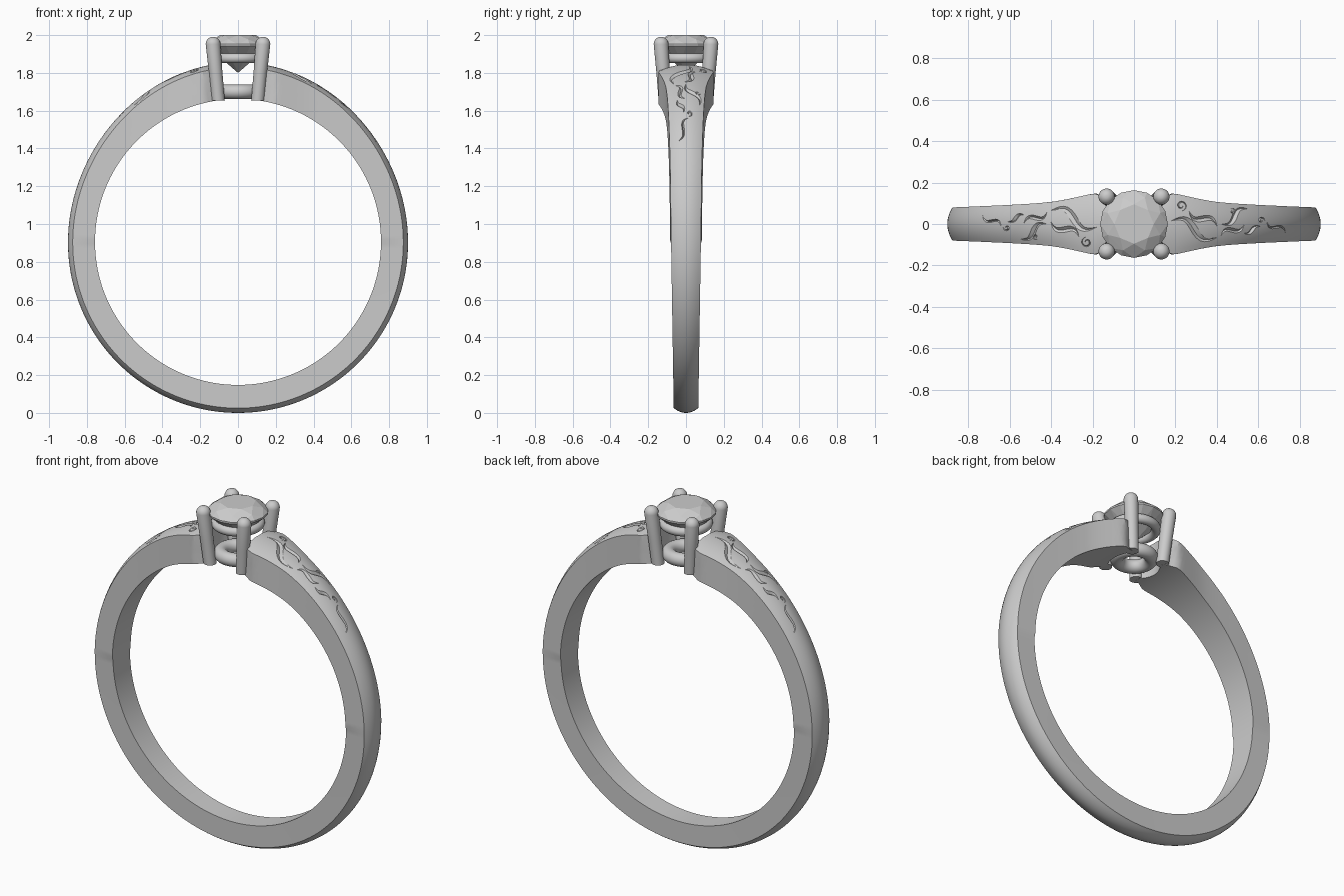
import bpy, bmesh
from math import sin, cos, asin, pi, sqrt
from mathutils import Vector

if "Cube" in bpy.data.objects:
    bpy.data.objects.remove(bpy.data.objects["Cube"])

CZ, R_IN, DROP = 0.905, 0.757, 0.025


def interp(table, v):
    for (a, fa), (b, fb) in zip(table, table[1:]):
        if v <= b:
            k = max(0, (v - a) / (b - a))
            return fa + (fb - fa) * k
    return table[-1][1]


WIDTH = [(0.10, .112), (0.14, .125), (0.18, .147), (0.21, .144), (0.25, .135), (0.30, .124),
         (0.35, .114), (0.40, .106), (0.48, .099), (0.60, .092), (0.75, .085), (0.90, .079)]


def half_width(x, below):
    return .079 - .014 * below if below > 0 else interp(WIDTH, abs(x))


def outer_r(t):
    return 0.9 + (0.05 * max(0, cos(t)) ** 3.3) + 0.005 * max(0, -cos(t))


def finish(name, bm, smooth=True):
    bmesh.ops.recalc_face_normals(bm, faces=bm.faces)
    me = bpy.data.meshes.new(name)
    bm.to_mesh(me)
    bm.free()
    ob = bpy.data.objects.new(name, me)
    bpy.context.collection.objects.link(ob)
    if smooth:
        shade(ob)
    return ob


def activate(ob):
    bpy.ops.object.select_all(action='DESELECT')
    ob.select_set(True)
    bpy.context.view_layer.objects.active = ob


def shade(ob):
    activate(ob)
    bpy.ops.object.shade_smooth_by_angle(angle=0.5)


def skin(bm, rings):
    # closed tube through equal-length rings, capped at both ends
    vs = [[bm.verts.new(p) for p in r] for r in rings]
    n = len(vs[0])
    for a, b in zip(vs, vs[1:]):
        for i in range(n):
            bm.faces.new((a[i], a[(i + 1) % n], b[(i + 1) % n], b[i]))
    bm.faces.new(vs[0])
    bm.faces.new(vs[-1][::-1])


def cut(ob, cutter):
    activate(ob)
    m = ob.modifiers.new("cut", 'BOOLEAN')
    m.operation, m.solver, m.object, m.use_self = 'DIFFERENCE', 'EXACT', cutter, True
    bpy.ops.object.modifier_apply(modifier=m.name)
    bpy.data.objects.remove(cutter)


# band: open hoop with a domed outside, flaring towards the setting
def section(t):
    below = max(0, -cos(t))
    ro, pts = outer_r(t), []
    def put(r, u):
        x = r * sin(t)
        pts.append((x, u * half_width(x, below), CZ + r * cos(t)))
    for i in range(5):
        put(R_IN + (ro - DROP - R_IN) * i / 4, -1)
    for i in range(1, 12):
        u = -1 + i / 6
        put(ro - DROP * u * u, u)
    for i in range(5):
        put(ro - DROP - (ro - DROP - R_IN) * i / 4, 1)
    return pts


T0, N = asin(0.11 / R_IN), 200
bm = bmesh.new()
skin(bm, [section(T0 + (2 * pi - 2 * T0) * i / N) for i in range(N + 1)])
band = finish("band", bm, False)

# round opening for the setting
bpy.ops.mesh.primitive_cylinder_add(vertices=64, radius=0.14, depth=0.6, location=(0, 0, 1.8))
cut(band, bpy.context.object)


# engraved leaves and scrolls
def on_band(x, y, h):
    t = asin(x / 0.93)
    for _ in range(5):
        r = outer_r(t) - DROP * (y / half_width(x, 0)) ** 2
        t = asin(x / r)
    return Vector(((r + h) * sin(t), y, CZ + (r + h) * cos(t)))


def groove(bm, spine, w, sign, depth):
    n, rings = len(spine), []
    for i, p in enumerate(spine):
        d = spine[min(i + 1, n - 1)] - spine[max(i - 1, 0)]
        side = Vector((-d.y, d.x)).normalized()
        k = max(0.08, sin(pi * (i + .3) / (n - .4)))
        l, r = p + side * w * k, p - side * w * k
        rings.append([on_band(q.x, q.y, h) * 1 for q, h in
                      ((l, .002), (p, .015), (r, .002), (p, -depth * k))])
    for ring in rings:
        for v in ring:
            v.x, v.y = v.x * sign, v.y * sign
    skin(bm, rings)


def s_curve(a, b, bend, n=14):
    a, b = Vector(a), Vector(b)
    side = Vector((a.y - b.y, b.x - a.x))
    return [a.lerp(b, i / n) + side * bend * sin(2 * pi * i / n) for i in range(n + 1)]


def scroll(c, r, start, turn, n=26):
    return [Vector(c) + Vector((cos(start + turn * i / n), sin(start + turn * i / n))) * r * (1 - .8 * i / n)
            for i in range(n + 1)]


LEAVES = [((.18, .015), (.40, -.065), .13, .020), ((.265, .062), (.40, -.01), -.13, .016),
          ((.42, .0), (.55, .072), -.13, .015), ((.42, -.055), (.53, -.005), .13, .012),
          ((.53, -.045), (.61, -.012), -.1, .010), ((.64, .012), (.73, -.042), -.15, .007)]
CURLS = [((.228, .088), .027, -1.8, 8.5), ((.475, .062), .014, 2.5, -7),
         ((.615, .018), .016, -.8, 7.5)]
bm = bmesh.new()
for sign in (1, -1):
    for a, b, bend, w in LEAVES:
        groove(bm, s_curve(a, b, bend), w, sign, .012)
    for c, r, s, turn in CURLS:
        groove(bm, scroll(c, r, s, turn), .0045, sign, .008)
cut(band, finish("engraving_cutter", bm, False))
shade(band)

# four round-tipped prongs, leaning outwards
for sx in (1, -1):
    for sy in (1, -1):
        bot, top = Vector((sx * .105, sy * .11, 1.655)), Vector((sx * .132, sy * .132, 1.952))
        stations = [(0, .035), (.5, .036), (1, .039)]
        rings = [[bot.lerp(top, k) + Vector((r * cos(a * pi / 12), r * sin(a * pi / 12), 0))
                  for a in range(24)] for k, r in stations]
        for j in range(1, 8):
            f = j * pi / 16
            rings.append([top + Vector((.039 * cos(f) * cos(a * pi / 12), .039 * cos(f) * sin(a * pi / 12),
                                        .039 * sin(f))) for a in range(24)])
        bm = bmesh.new()
        skin(bm, rings)
        finish("prong", bm)

# two gallery rings
for name, z, major, minor in (("lower_ring", 1.70, .092, .038), ("upper_ring", 1.878, .117, .026)):
    bpy.ops.mesh.primitive_torus_add(major_segments=64, minor_segments=20, major_radius=major,
                                     minor_radius=minor, location=(0, 0, z))
    bpy.context.object.name = name
    shade(bpy.context.object)

# brilliant-cut stone: hull of facet corners
bm = bmesh.new()
bm.verts.new((0, 0, 1.80))
for n, r, z, off in ((8, .095, 2.0, 0), (8, .137, 1.978, .5), (16, .163, 1.952, 0),
                     (16, .163, 1.942, 0), (8, .07, 1.856, .5)):
    for i in range(n):
        a = 2 * pi * (i + off) / n
        bm.verts.new((r * cos(a), r * sin(a), z))
bmesh.ops.convex_hull(bm, input=bm.verts)
finish("stone", bm, False)
